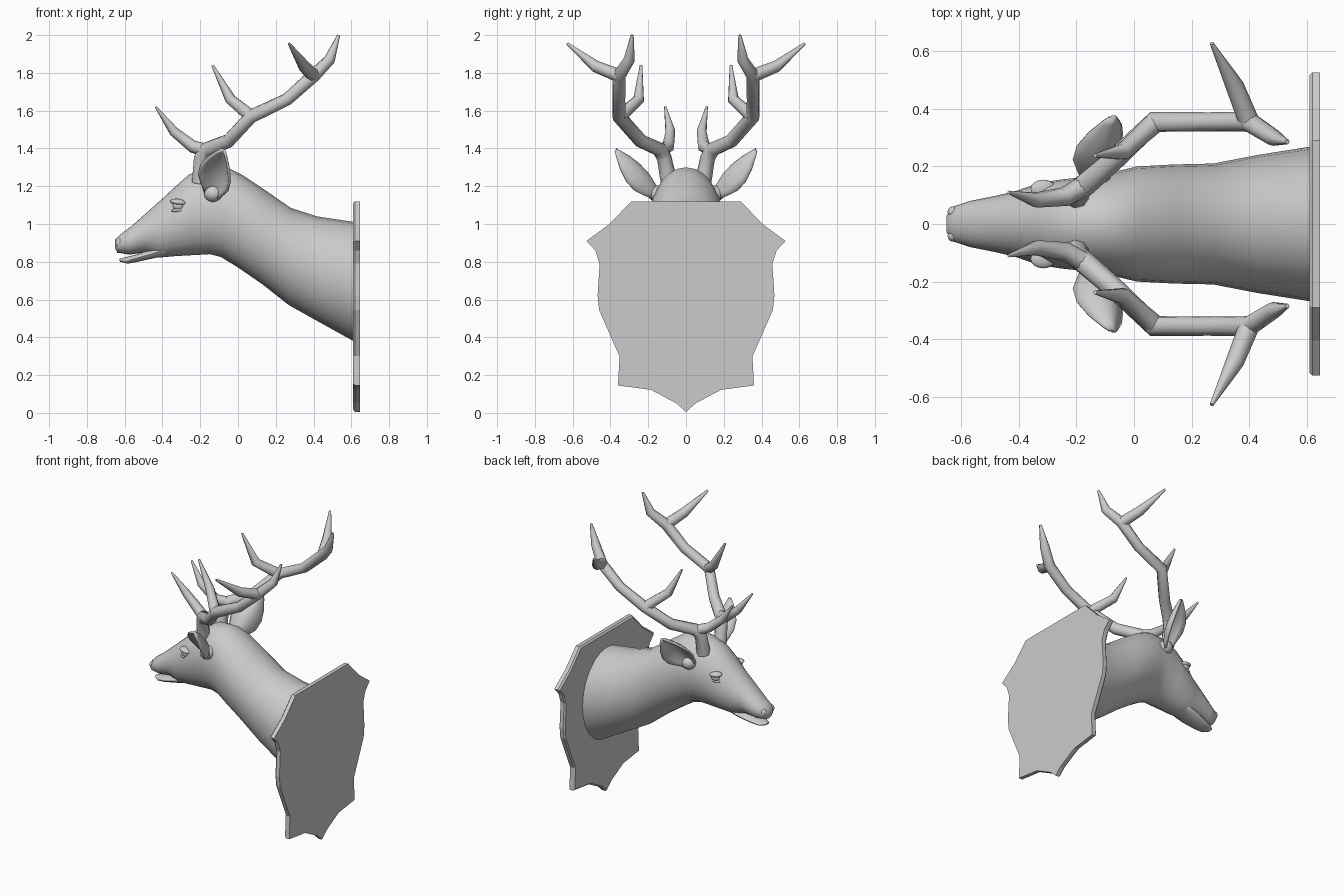
import bpy, bmesh, math
from mathutils import Vector

cube = bpy.data.objects.get("Cube")
if cube:
    bpy.data.objects.remove(cube, do_unlink=True)

grey = bpy.data.materials.new("plain grey")
grey.use_nodes = True
COLOUR = (0.6, 0.6, 0.6, 1)
grey.diffuse_color = COLOUR
grey.node_tree.nodes["Principled BSDF"].inputs["Base Color"].default_value = COLOUR


def activate(ob):
    bpy.ops.object.select_all(action='DESELECT')
    ob.select_set(True)
    bpy.context.view_layer.objects.active = ob


def finish(name, bm, angle=50):
    bmesh.ops.recalc_face_normals(bm, faces=bm.faces)
    mesh = bpy.data.meshes.new(name)
    bm.to_mesh(mesh)
    bm.free()
    mesh.materials.append(grey)
    ob = bpy.data.objects.new(name, mesh)
    bpy.context.collection.objects.link(ob)
    activate(ob)
    if angle:
        bpy.ops.object.shade_smooth_by_angle(angle=math.radians(angle))
    return ob


def loft(bm, rings, closed=True):
    """Bridge rows of points; closed rows get end caps."""
    rows = [[bm.verts.new(p) for p in ring] for ring in rings]
    n = len(rows[0])
    for a, b in zip(rows, rows[1:]):
        for i in range(n if closed else n - 1):
            j = (i + 1) % n
            bm.faces.new((a[i], a[j], b[j], b[i]))
    if closed:
        bm.faces.new(rows[0])
        bm.faces.new(rows[-1])


def body(name, sections, n=24):
    """Loft of ellipses given by top x, top z, bottom x, bottom z, half width."""
    rings = []
    for tx, tz, bx, bz, w in sections:
        top, low = Vector((tx, 0, tz)), Vector((bx, 0, bz))
        mid, half = (top + low) / 2, (top - low) / 2
        angles = [math.tau * i / n for i in range(n)]
        rings.append([mid + half * math.cos(a) + Vector((0, w * math.sin(a), 0)) for a in angles])
    bm = bmesh.new()
    loft(bm, rings)
    return finish(name, bm)


def branch(name, points, side):
    """Tapered eight-sided branch through x, y, z, radius points."""
    curve = bpy.data.curves.new(name, 'CURVE')
    curve.dimensions = '3D'
    curve.bevel_depth = 1
    curve.bevel_resolution = 2
    curve.use_fill_caps = True
    spline = curve.splines.new('POLY')
    spline.points.add(len(points) - 1)
    for p, (x, y, z, r) in zip(spline.points, points):
        p.co = (x, y * side, z, 1)
        p.radius = r
    curve.materials.append(grey)
    ob = bpy.data.objects.new(name, curve)
    bpy.context.collection.objects.link(ob)
    activate(ob)
    bpy.ops.object.convert(target='MESH')
    bpy.ops.object.shade_smooth_by_angle(angle=math.radians(50))


def ellipsoid(name, centre, size, tilt=0):
    bpy.ops.mesh.primitive_uv_sphere_add(segments=16, ring_count=10, radius=1,
                                         location=centre, rotation=(0, tilt, 0))
    ob = bpy.context.object
    ob.name = name
    ob.scale = size
    ob.data.materials.append(grey)
    bpy.ops.object.shade_smooth()


def ear(name, side):
    """Cupped leaf that opens forward and outward."""
    base, tip = Vector((-.14, .15, 1.15)), Vector((-.078, .372, 1.39))
    across = Vector((.85, .24, -.47)).normalized()
    out = (tip - base).normalized().cross(across)
    rows = []
    for t, w in ((0, .035), (.15, .06), (.35, .09), (.55, .09), (.75, .065), (.92, .03), (1, .01)):
        row = []
        for i in range(9):
            u = i / 4 - 1
            p = base.lerp(tip, t) + across * w * u + out * w * (.75 * u * u - .4)
            row.append((p.x, p.y * side, p.z))
        rows.append(row)
    bm = bmesh.new()
    loft(bm, rows, closed=False)
    ob = finish(name, bm)
    mod = ob.modifiers.new("thickness", 'SOLIDIFY')
    mod.thickness = .014
    mod.offset = 0


# Wall plaque with a chamfered front edge
half = [(.29, 1.12), (.405, 1.0), (.527, .91), (.48, .86), (.457, .79), (.468, .62),
        (.46, .545), (.39, .385), (.352, .3), (.36, .145), (.185, .122), (.05, .05)]
outline = half + [(0, .005)] + [(-y, z) for y, z in reversed(half)]
bm = bmesh.new()
loft(bm, [[(x, y * s, .6 + (z - .6) * s) for y, z in outline]
          for x, s in ((.61, .98), (.62, 1), (.647, 1))])
finish("plaque", bm, 0)

# Head and neck
body("head_and_neck", [
    (-.652, .915, -.652, .875, .028), (-.625, .943, -.638, .848, .06),
    (-.565, .988, -.575, .838, .08), (-.47, 1.072, -.49, .85, .098),
    (-.4, 1.135, -.42, .822, .115), (-.33, 1.2, -.33, .83, .143),
    (-.26, 1.262, -.24, .835, .155), (-.16, 1.3, -.15, .84, .165),
    (-.06, 1.3, -.09, .825, .18), (.02, 1.262, 0, .77, .2),
    (.15, 1.175, .13, .68, .207), (.28, 1.085, .27, .57, .21),
    (.42, 1.04, .44, .475, .24), (.62, 1.01, .62, .375, .27)])

# Lower jaw, leaving a slit for the mouth
body("lower_jaw", [
    (-.63, .815, -.625, .8, .02), (-.6, .823, -.585, .79, .045), (-.54, .838, -.54, .798, .06),
    (-.45, .87, -.45, .818, .075), (-.38, .9, -.38, .832, .075)], 16)

beam = [(-.2, .09, 1.22, .045), (-.195, .115, 1.35, .04), (-.165, .14, 1.395, .04),
        (-.05, .24, 1.44, .037), (.07, .355, 1.57, .037), (.26, .355, 1.66, .034),
        (.4, .355, 1.785, .036), (.485, .3, 1.87, .03), (.533, .285, 2.0, .008)]
brow_tine = [(-.17, .135, 1.39, .036), (-.24, .095, 1.41, .034),
             (-.34, .083, 1.49, .027), (-.435, .11, 1.62, .006)]
middle_tine = [(.07, .35, 1.57, .036), (-.04, .25, 1.66, .03), (-.135, .238, 1.84, .007)]
fork_tine = [(.4, .355, 1.785, .036), (.35, .48, 1.835, .032), (.27, .628, 1.955, .007)]

# Paired parts on both sides
for label, s in (("far", 1), ("near", -1)):
    branch(label + "_antler_beam", beam, s)
    branch(label + "_antler_brow_tine", brow_tine, s)
    branch(label + "_antler_middle_tine", middle_tine, s)
    branch(label + "_antler_fork_tine", fork_tine, s)
    ear(label + "_ear", s)
    ellipsoid(label + "_ear_root", (-.13, .15 * s, 1.16), (.05, .05, .045))
    ellipsoid(label + "_eye", (-.315, .128 * s, 1.095), (.03, .02, .022))
    ellipsoid(label + "_upper_eyelid", (-.315, .122 * s, 1.115), (.045, .032, .018), .15)
    ellipsoid(label + "_lower_eyelid", (-.315, .128 * s, 1.073), (.038, .018, .01), -.1)
    ellipsoid(label + "_nostril", (-.628, .042 * s, .9), (.02, .02, .026))
